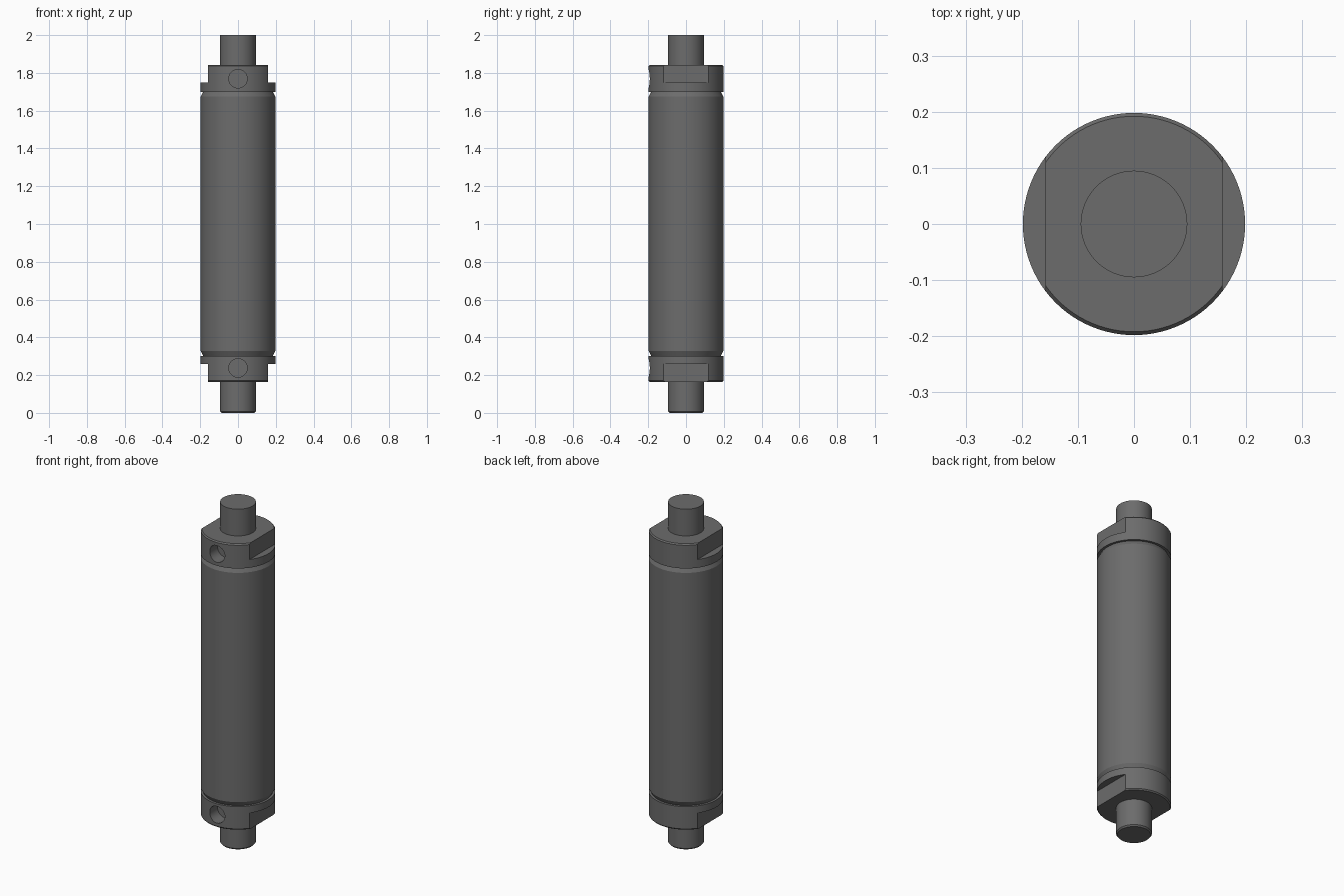
import bpy, bmesh, math
from mathutils import Matrix

cube = bpy.data.objects.get("Cube")
if cube:
    bpy.data.objects.remove(cube, do_unlink=True)

SIDES = 96
R = 0.198          # outer radius
ROD_R = 0.095

grey = bpy.data.materials.new("dark grey metal")
grey.use_nodes = True
colour = (0.15, 0.15, 0.15, 1)
grey.diffuse_color = colour
grey.node_tree.nodes["Principled BSDF"].inputs["Base Color"].default_value = colour


def add_object(name, bm):
    bmesh.ops.recalc_face_normals(bm, faces=bm.faces)
    mesh = bpy.data.meshes.new(name)
    bm.to_mesh(mesh)
    bm.free()
    obj = bpy.data.objects.new(name, mesh)
    bpy.context.collection.objects.link(obj)
    mesh.materials.append(grey)
    return obj


def lathe(name, profile):
    """Solid of revolution about z from (radius, height) pairs, capped at both ends."""
    bm = bmesh.new()
    rings = []
    for r, z in profile:
        rings.append([bm.verts.new((r * math.cos(a), r * math.sin(a), z))
                      for a in (math.tau * i / SIDES for i in range(SIDES))])
    for low, high in zip(rings, rings[1:]):
        for i in range(SIDES):
            j = (i + 1) % SIDES
            bm.faces.new((low[i], low[j], high[j], high[i]))
    bm.faces.new(rings[0][::-1])
    bm.faces.new(rings[-1])
    return add_object(name, bm)


def cut(obj, cutter):
    cutter.hide_render = True
    mod = obj.modifiers.new("cut", 'BOOLEAN')
    mod.object = cutter
    mod.solver = 'EXACT'
    bpy.context.view_layer.objects.active = obj
    bpy.ops.object.modifier_apply(modifier=mod.name)
    bpy.data.objects.remove(cutter, do_unlink=True)


def box(x, z):
    bm = bmesh.new()
    bmesh.ops.create_cube(bm, size=1, matrix=Matrix.Translation((x, 0, z))
                          @ Matrix.Diagonal((0.2, 0.6, 0.2, 1)))
    return add_object("flat_cutter", bm)


def port_cutter(z):
    bm = bmesh.new()
    bmesh.ops.create_cone(bm, cap_ends=True, segments=48, radius1=0.049, radius2=0.049,
                          depth=0.2, matrix=Matrix.Translation((0, -0.22, z))
                          @ Matrix.Rotation(math.pi / 2, 4, 'X'))
    return add_object("port_cutter", bm)


# Main tube with tapered ends
barrel = lathe("barrel", [(0.184, 0.302), (R, 0.328), (R, 1.674), (0.184, 1.70)])

# End caps with chamfered outer rims, wrench flats and a front port
lower_cap = lathe("lower_cap", [(0.192, 0.164), (R, 0.171), (R, 0.302)])
upper_cap = lathe("upper_cap", [(R, 1.70), (R, 1.836), (0.192, 1.843)])
for cap, flat_z, port_z in ((lower_cap, 0.16, 0.238), (upper_cap, 1.848, 1.769)):
    for side in (-1, 1):
        cut(cap, box(side * 0.258, flat_z))
    cut(cap, port_cutter(port_z))

# Rod ends
lower_rod = lathe("lower_rod", [(0.088, 0), (ROD_R, 0.008), (ROD_R, 0.164)])
upper_rod = lathe("upper_rod", [(ROD_R, 1.843), (ROD_R, 2.0)])

# Smooth round walls, crisp edges
bpy.ops.object.select_all(action='DESELECT')
for obj in (barrel, lower_cap, upper_cap, lower_rod, upper_rod):
    obj.select_set(True)
bpy.context.view_layer.objects.active = barrel
bpy.ops.object.shade_smooth_by_angle(angle=math.radians(25))
